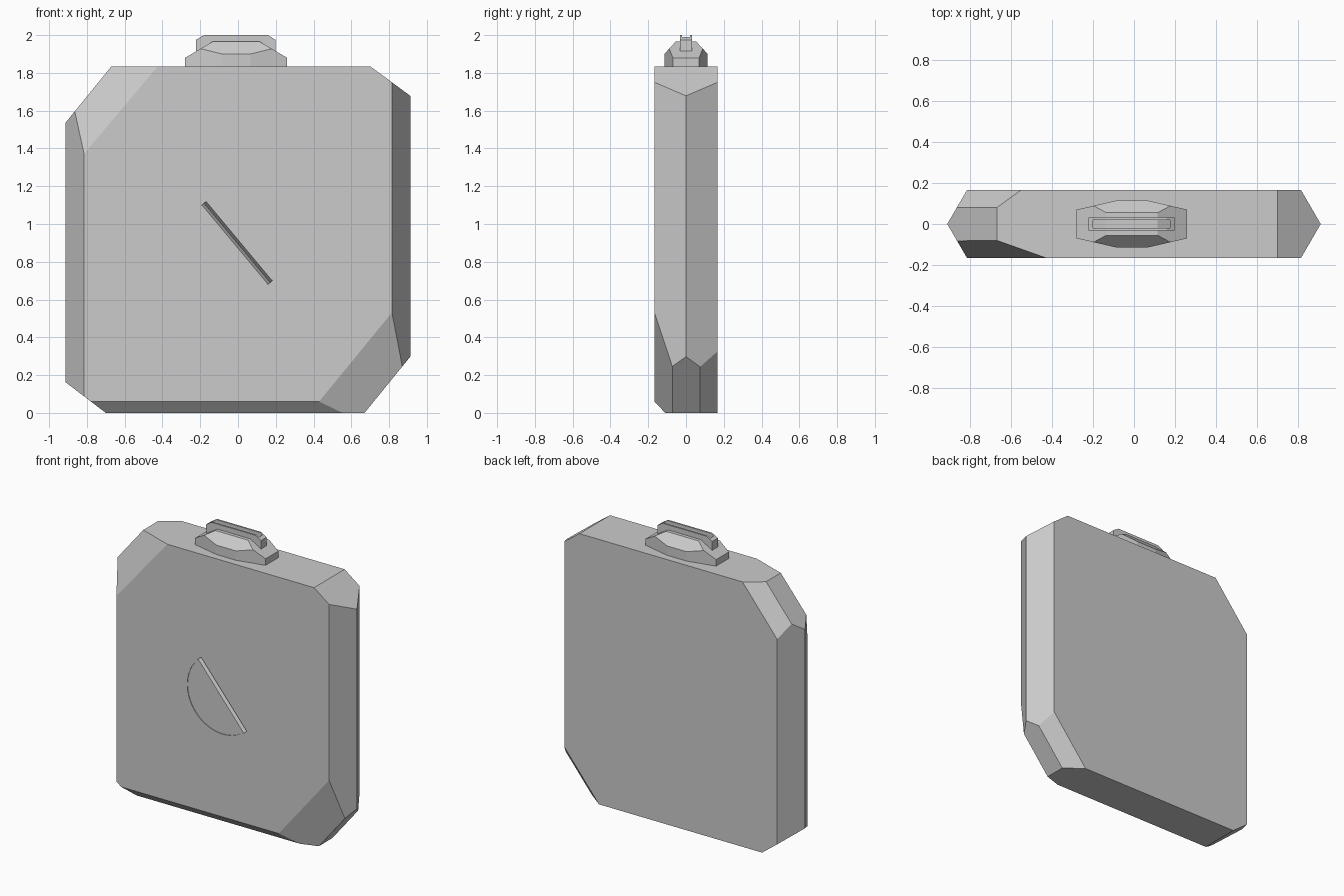
import bpy, bmesh
from mathutils import Vector, Matrix
from math import radians, atan2

if "Cube" in bpy.data.objects:
    bpy.data.objects.remove(bpy.data.objects["Cube"])


def finish(bm, name):
    bmesh.ops.recalc_face_normals(bm, faces=bm.faces)
    me = bpy.data.meshes.new(name)
    bm.to_mesh(me)
    bm.free()
    ob = bpy.data.objects.new(name, me)
    bpy.context.collection.objects.link(ob)
    return ob


def carved_block(name, lo, hi, planes):
    """Box trimmed by planes, each given as three points."""
    lo, hi = Vector(lo), Vector(hi)
    mid = (lo + hi) / 2
    bm = bmesh.new()
    bmesh.ops.create_cube(bm, size=1, matrix=Matrix.Translation(mid) @ Matrix.Diagonal((*(hi - lo), 1)))
    for plane in planes:
        a, b, c = map(Vector, plane)
        n = (b - a).cross(c - a).normalized()
        if n.dot(mid - a) > 0:
            n.negate()
        bmesh.ops.bisect_plane(bm, geom=bm.verts[:] + bm.edges[:] + bm.faces[:], dist=1e-5,
                               plane_co=a, plane_no=n, clear_outer=True)
        rim = [e for e in bm.edges if len(e.link_faces) == 1]
        if rim:
            bmesh.ops.edgeloop_fill(bm, edges=rim)
    return finish(bm, name)


def cut(target, cutter):
    mod = target.modifiers.new("cut", 'BOOLEAN')
    mod.operation = 'DIFFERENCE'
    mod.solver = 'EXACT'
    mod.object = cutter
    bpy.context.view_layer.objects.active = target
    bpy.ops.object.modifier_apply(modifier=mod.name)
    bpy.data.objects.remove(cutter)


# Body: flat tank with pointed sides and cut corners
T, H = 0.167, 1.835
planes = [((sx * .912, 0, 0), (sx * .912, 0, 1), (sx * .815, sy * T, 0))
          for sx in (-1, 1) for sy in (-1, 1)]
planes.append(((0, -T, .06), (1, -T, .06), (0, -.11, 0)))      # lower front edge


def slant(p, q, dx, dz):
    """Plane through p, q and the corner direction."""
    return p, q, (p[0] + dx, p[1], p[2] + dz)


planes += [
    slant((.70, 0, H), (.70, .1, H), .21, -.155),               # upper right
    slant((-.70, 0, 0), (-.70, .1, 0), -.21, .16),              # lower left
    slant((-.67, 0, H), (-.67, .1, H), -.24, -.295),            # upper left, with bevels
    slant((-.67, -.08, H), (-.425, -T, H), -.24, -.285),
    slant((-.67, .08, H), (-.55, T, H), -.24, -.295),
    slant((.67, 0, 0), (.67, .1, 0), .24, .295),                # lower right, with bevels
    slant((.67, -.072, 0), (.38, -T, 0), .24, .293),
    slant((.67, .075, 0), (.55, T, 0), .24, .295),
]
body = carved_block("tank_body", (-.912, -T, 0), (.912, T, H), planes)

# Shallow round recess in the front
bm = bmesh.new()
bmesh.ops.create_cone(bm, cap_ends=True, segments=48, radius1=.272, radius2=.272, depth=.1,
                      matrix=Matrix.Translation((0, -T + .004 - .05, .905)) @ Matrix.Rotation(radians(90), 4, 'X'))
cut(body, finish(bm, "recess_cutter"))

# Diagonal V groove across the recess
bm = bmesh.new()
turn = Matrix.Translation((-.005, -T, .90)) @ Matrix.Rotation(atan2(.42, .35), 4, 'Y')
profile = [(-.02, -.026), (-.02, .026), (.035, 0)]
face = bm.faces.new([bm.verts.new((-.273, y, z)) for y, z in profile])
ext = bmesh.ops.extrude_face_region(bm, geom=[face])
bmesh.ops.translate(bm, vec=(.546, 0, 0), verts=[v for v in ext["geom"] if isinstance(v, bmesh.types.BMVert)])
bm.transform(turn)
cut(body, finish(bm, "groove_cutter"))

# Faceted cap base
planes = []
for s in (-1, 1):
    planes += [((0, s * .115, 1.90), (1, s * .115, 1.90), (0, s * .055, 1.965)),
               ((-.28, s * .07, 0), (-.28, s * .07, 1), (-.085, s * .115, 0)),
               ((.26, s * .07, 0), (.26, s * .07, 1), (.065, s * .115, 0))]
planes += [((-.28, 0, 1.88), (-.28, 1, 1.88), (-.135, 0, 1.965)),
           ((.26, 0, 1.88), (.26, 1, 1.88), (.115, 0, 1.965))]
carved_block("cap_base", (-.28, -.115, H - .01), (.26, .115, 1.965), planes)

# Cap grip: thin open frame with clipped ends
grip = carved_block("cap_grip", (-.222, -.031, 1.912), (.198, .031, 2.0),
                    [((-.222, 0, 1.975), (-.222, 1, 1.975), (-.18, 0, 2.0)),
                     ((.198, 0, 1.975), (.198, 1, 1.975), (.158, 0, 2.0))])
cut(grip, carved_block("slot_cutter", (-.20, -.02, 1.85), (.175, .02, 2.1), []))
